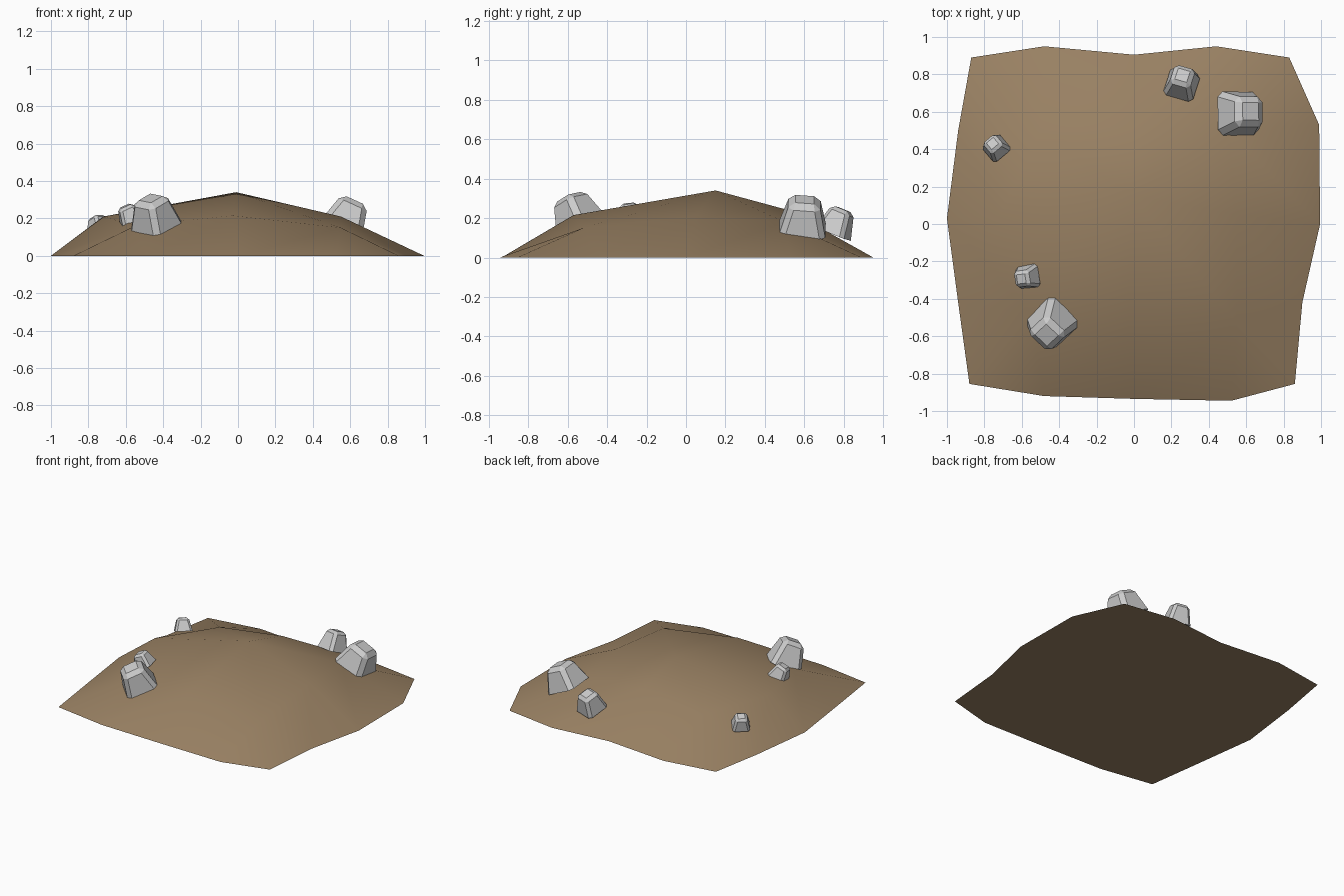
import bpy, bmesh, math
from mathutils import Matrix, Vector

if "Cube" in bpy.data.objects:
    bpy.data.objects.remove(bpy.data.objects["Cube"])


def finish(bm, name):
    bmesh.ops.recalc_face_normals(bm, faces=bm.faces[:])
    me = bpy.data.meshes.new(name)
    bm.to_mesh(me)
    bm.free()
    ob = bpy.data.objects.new(name, me)
    bpy.context.collection.objects.link(ob)
    return ob


# Dirt mound: irregular flat rim, ring of raised points, single summit
rim = [(-.88, -.855), (-.48, -.92), (0, -.935), (.52, -.945), (.86, -.855),
       (.90, -.42), (.995, 0), (.99, .53), (.83, .89), (.44, .95), (0, .905),
       (-.48, .95), (-.87, .89), (-.94, .5), (-1, .03), (-.94, -.42)]
ring = [(-.55, -.48, .16), (-.03, -.57, .215), (.55, -.52, .15), (.55, .05, .21),
        (.5, .5, .18), (0, .52, .24), (-.5, .5, .18), (-.72, .05, .21)]
bm = bmesh.new()
R = [bm.verts.new((x, y, 0)) for x, y in rim]
I = [bm.verts.new(p) for p in ring]
peak = bm.verts.new((-.01, .15, .34))
bm.faces.new(R[::-1])
for c in range(4):
    k, i = 4 * c, 2 * c
    a, b, nxt = I[i], I[i + 1], I[(i + 2) % 8]
    bm.faces.new((R[k], R[k + 1], a))
    bm.faces.new((R[k], a, R[k - 1]))
    bm.faces.new((R[k + 1], R[k + 2], b, a))
    bm.faces.new((R[k + 2], R[k + 3], nxt, b))
    bm.faces.new((peak, I[i - 1], a, b))
mound = finish(bm, "dirt_mound")
mat = bpy.data.materials.new("dirt")
mat.diffuse_color = (.32, .22, .125, 1)
mat.use_nodes = True
mat.node_tree.nodes["Principled BSDF"].inputs["Base Color"].default_value = mat.diffuse_color
mound.data.materials.append(mat)
bpy.context.view_layer.objects.active = mound
mound.select_set(True)
bpy.ops.object.shade_smooth_by_angle(angle=math.radians(70))
mound.select_set(False)


# Rocks: tapered chamfered blocks leaning out along the slope
def rock(name, base, width, height, yaw, lean_dir, lean):
    bm = bmesh.new()
    bmesh.ops.create_cube(bm, size=1)
    for v in bm.verts:
        s = width * (.64 if v.co.z > 0 else 1)
        v.co = Vector((v.co.x * s, v.co.y * s, (v.co.z + .5) * height))
    edges = [e for e in bm.edges if max(v.co.z for v in e.verts) > 0]
    bmesh.ops.bevel(bm, geom=edges, offset=width * .12, segments=1,
                    profile=.5, affect='EDGES')
    d = math.radians(lean_dir)
    axis = Vector((-math.sin(d), math.cos(d), 0))
    bm.transform(Matrix.Translation(base)
                 @ Matrix.Rotation(math.radians(lean), 4, axis)
                 @ Matrix.Rotation(math.radians(yaw), 4, 'Z'))
    return finish(bm, name)


rock("front_large_rock", (-.435, -.525, .145), .225, .18, 45, 245, 25)
rock("front_small_rock", (-.565, -.28, .18), .125, .095, 8, 200, 25)
rock("left_small_rock", (-.735, .405, .125), .12, .09, 40, 130, 22)
rock("back_rock", (.255, .745, .12), .165, .135, -17, 85, 22)
rock("back_large_rock", (.555, .59, .145), .235, .165, 0, 10, 25)
